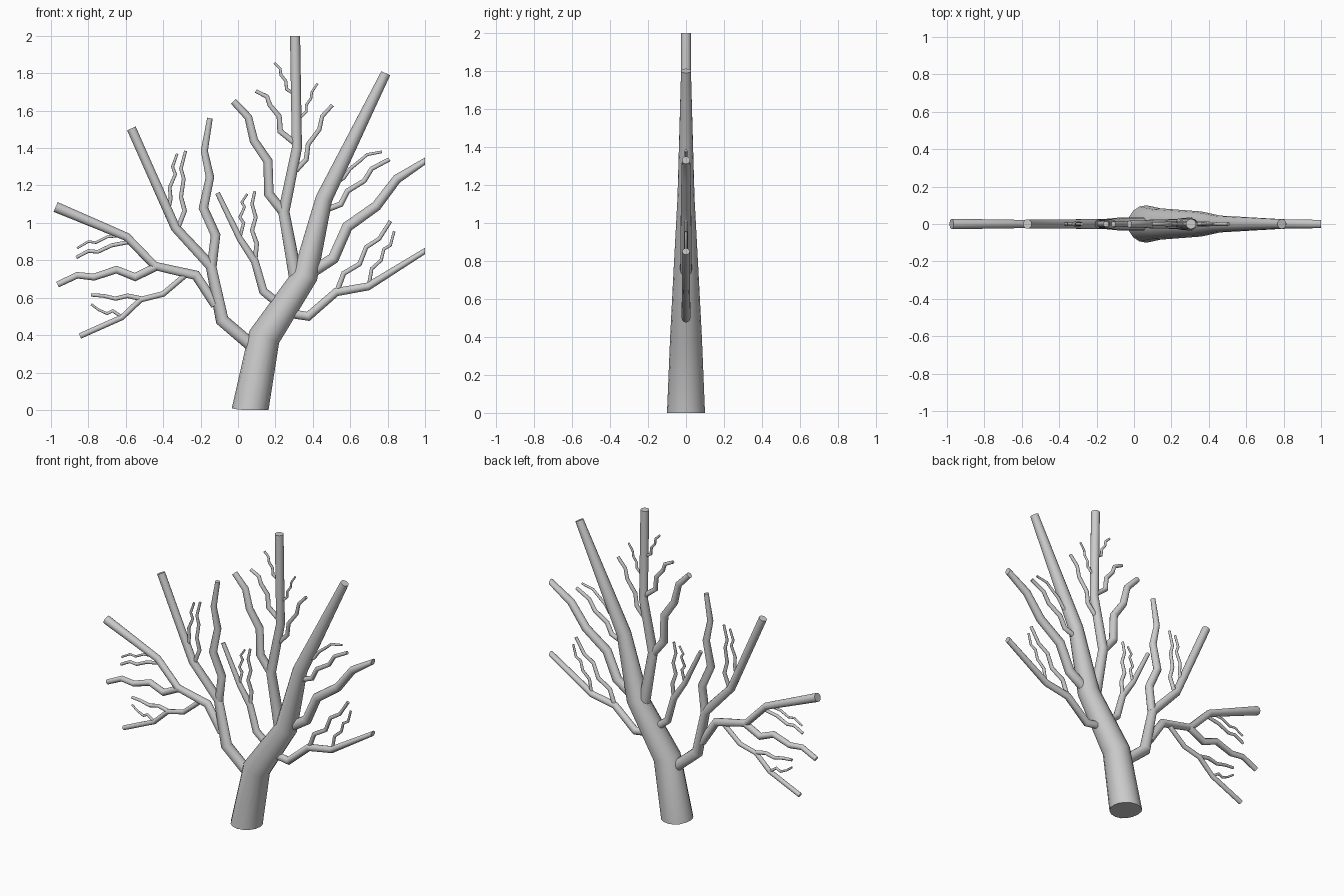
import bpy
import bmesh
import math
from mathutils import Vector

default_cube = bpy.data.objects.get("Cube")
if default_cube:
    bpy.data.objects.remove(default_cube, do_unlink=True)

# One plain bark colour
bark = bpy.data.materials.new("bark_grey")
bark.use_nodes = True
bark.diffuse_color = (.6, .6, .6, 1)
bark.node_tree.nodes["Principled BSDF"].inputs["Base Color"].default_value = bark.diffuse_color

SIDES = 16
DEPTH_AXIS = Vector((0, 1, 0))
parts = []


def limb(name, radii, path):
    """Sweep a mitred round section along (x, z) points; radii spread evenly along them."""
    points = [Vector((x, 0, z)) for x, z in path]
    steps = [(b - a).normalized() for a, b in zip(points, points[1:])]
    last = len(points) - 1
    mesh_builder = bmesh.new()
    rings = []
    for i, point in enumerate(points):
        before, after = steps[max(i - 1, 0)], steps[min(i, last - 1)]
        across = DEPTH_AXIS.cross((before + after).normalized())
        stretch = 1 / max(abs(across.dot(DEPTH_AXIS.cross(after))), .6)
        # Radius interpolated between the given values
        place = i / last * (len(radii) - 1)
        k = min(int(place), len(radii) - 2)
        radius = radii[k] + (radii[k + 1] - radii[k]) * (place - k)
        ring = []
        for side in range(SIDES):
            turn = math.tau * side / SIDES
            spot = point + radius * (across * math.cos(turn) * stretch + DEPTH_AXIS * math.sin(turn))
            # Ends are trimmed flush at the ground and the outer limits
            spot.x = max(-1, min(1, spot.x))
            spot.z = max(0, min(2, spot.z))
            ring.append(mesh_builder.verts.new(spot))
        rings.append(ring)
    for lower, upper in zip(rings, rings[1:]):
        for side in range(SIDES):
            nxt = (side + 1) % SIDES
            mesh_builder.faces.new((lower[side], lower[nxt], upper[nxt], upper[side]))
    mesh_builder.faces.new(rings[0])
    mesh_builder.faces.new(rings[-1])
    bmesh.ops.recalc_face_normals(mesh_builder, faces=mesh_builder.faces)
    mesh = bpy.data.meshes.new(name)
    mesh_builder.to_mesh(mesh)
    mesh_builder.free()
    mesh.materials.append(bark)
    part = bpy.data.objects.new(name, mesh)
    bpy.context.collection.objects.link(part)
    parts.append(part)


# Main stems
limb("trunk", [.1, .084, .067, .045, .026],
     [(.065, -.01), (.14, .39), (.36, .72), (.46, 1.13), (.79, 1.8)])
limb("central_stem", [.036, .03, .027, .027],
     [(.31, .7), (.245, 1.06), (.315, 1.4), (.305, 2)])

# Right side limbs and their twigs
limb("right_upright_limb", [.034, .034, .028, .025, .025],
     [(.09, .33), (-.085, .48), (-.145, .77), (-.335, .975), (-.57, 1.505)])
limb("right_spreading_limb", [.026, .025, .022, .022, .028],
     [(-.12, .56), (-.225, .72), (-.445, .77), (-.595, .925), (-.975, 1.085)])
limb("right_upper_branch", [.026, .024, .015],
     [(-.14, .77), (-.12, .935), (-.185, 1.08), (-.15, 1.245), (-.18, 1.385), (-.15, 1.56)])
limb("right_upper_inner_twig", [.013, .008],
     [(-.33, .95), (-.285, 1.065), (-.305, 1.14), (-.29, 1.235), (-.305, 1.29), (-.28, 1.385)])
limb("right_upper_outer_twig", [.011, .007],
     [(-.38, 1.03), (-.36, 1.13), (-.365, 1.19), (-.335, 1.26), (-.35, 1.3), (-.325, 1.37)])
limb("right_middle_branch", [.022, .016],
     [(-.43, .77), (-.55, .71), (-.65, .75), (-.77, .71), (-.86, .72), (-.965, .67)])
limb("right_low_branch", [.015, .015],
     [(-.27, .73), (-.4, .62), (-.52, .59), (-.62, .495), (-.845, .395)])
limb("right_low_inner_twig", [.013, .009],
     [(-.52, .595), (-.59, .61), (-.655, .595), (-.72, .61), (-.785, .615)])
limb("right_low_outer_twig", [.009, .006],
     [(-.62, .495), (-.67, .53), (-.7, .515), (-.745, .535), (-.785, .565)])
limb("right_spreading_lower_twig", [.011, .009],
     [(-.57, .9), (-.675, .88), (-.75, .845), (-.8, .85), (-.865, .815)])
limb("right_spreading_upper_twig", [.008, .006],
     [(-.6, .935), (-.7, .925), (-.76, .895), (-.8, .9), (-.86, .865)])

# Inner branch beside the trunk
limb("inner_branch", [.024, .021, .013],
     [(.24, .55), (.135, .635), (.09, .795), (.01, .915), (-.11, 1.16)])
limb("inner_lower_twig", [.013, .008],
     [(.09, .79), (.1, .89), (.075, .96), (.095, 1.03), (.075, 1.1), (.09, 1.17)])
limb("inner_upper_twig", [.009, .006],
     [(.01, .92), (.03, 1), (.01, 1.03), (.035, 1.085), (.02, 1.11), (.05, 1.155)])

# Branches of the central stem
limb("central_right_branch", [.026, .024, .018],
     [(.24, 1.06), (.165, 1.155), (.16, 1.33), (.085, 1.44), (.055, 1.565), (-.025, 1.65)])
limb("central_right_twig", [.016, .01],
     [(.3, 1.43), (.225, 1.49), (.22, 1.57), (.17, 1.63), (.155, 1.675), (.095, 1.705)])
limb("central_right_top_twig", [.009, .007],
     [(.3, 1.69), (.26, 1.715), (.255, 1.76), (.23, 1.79), (.225, 1.825), (.195, 1.855)])
limb("central_left_twig", [.014, .01],
     [(.31, 1.28), (.365, 1.34), (.375, 1.42), (.435, 1.5), (.45, 1.57), (.505, 1.63)])
limb("central_left_top_twig", [.008, .006],
     [(.32, 1.55), (.365, 1.595), (.365, 1.63), (.39, 1.665), (.395, 1.7), (.425, 1.745)])

# Left side limbs and their twigs
limb("left_upper_limb", [.031, .028, .022],
     [(.4, .74), (.51, .81), (.585, .98), (.74, 1.09), (.85, 1.235), (1.02, 1.33)])
limb("left_upper_lower_twig", [.016, .011],
     [(.47, 1.07), (.55, 1.1), (.585, 1.17), (.675, 1.225), (.715, 1.29), (.81, 1.34)])
limb("left_upper_top_twig", [.011, .007],
     [(.5, 1.2), (.565, 1.24), (.6, 1.29), (.65, 1.33), (.69, 1.365), (.77, 1.38)])
limb("left_lower_limb", [.024, .022, .02],
     [(.25, .52), (.375, .5), (.525, .63), (.695, .66), (1.02, .85)])
limb("left_lower_inner_twig", [.014, .01],
     [(.53, .635), (.565, .73), (.65, .78), (.685, .87), (.755, .915), (.815, 1.01)])
limb("left_lower_outer_twig", [.01, .007],
     [(.7, .67), (.715, .755), (.765, .8), (.78, .86), (.815, .88), (.835, .955)])

# Smooth bark with crisp cut ends
bpy.ops.object.select_all(action="DESELECT")
for part in parts:
    part.select_set(True)
bpy.context.view_layer.objects.active = parts[0]
bpy.ops.object.shade_smooth_by_angle(angle=math.radians(50))
